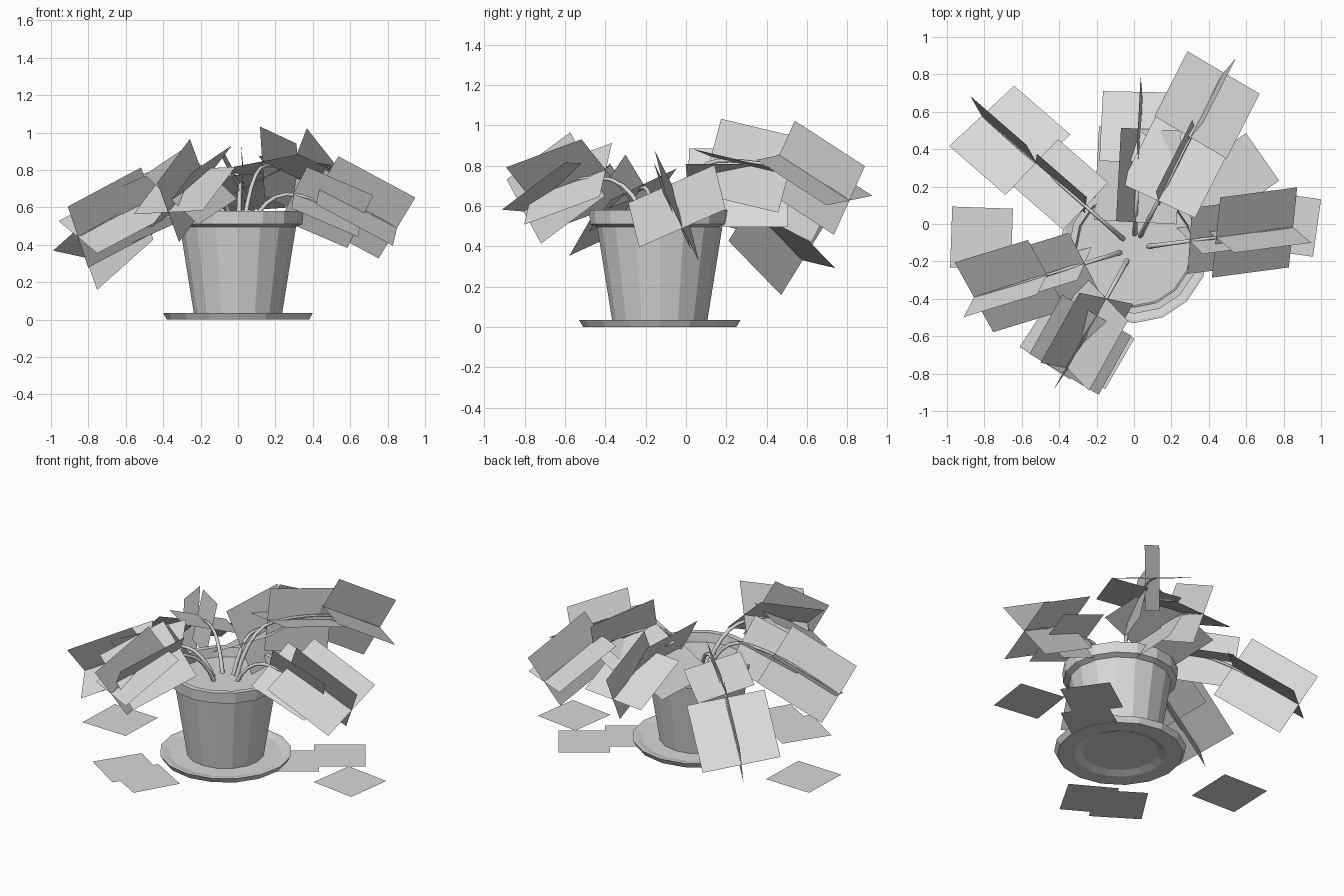
import bpy, bmesh, math
from math import radians
from mathutils import Matrix, Vector

cube = bpy.data.objects.get("Cube")
if cube:
    bpy.data.objects.remove(cube, do_unlink=True)

POT_CENTRE = Vector((0, -0.13, 0))

grey = bpy.data.materials.new("plain_grey")
grey.use_nodes = True
grey.diffuse_color = (0.69, 0.69, 0.69, 1)
grey.node_tree.nodes["Principled BSDF"].inputs["Base Color"].default_value = (0.69, 0.69, 0.69, 1)


def add_object(name, data, location=(0, 0, 0)):
    obj = bpy.data.objects.new(name, data)
    obj.location = location
    data.materials.append(grey)
    bpy.context.collection.objects.link(obj)
    return obj


def mesh_object(name, bm, location=(0, 0, 0)):
    mesh = bpy.data.meshes.new(name)
    bm.to_mesh(mesh)
    bm.free()
    return add_object(name, mesh, location)


def lathe(name, profile, sides=16):
    """Spin a radius/height profile around the pot axis."""
    bm = bmesh.new()
    verts = [bm.verts.new((r, 0, z)) for r, z in profile]
    edges = [bm.edges.new(pair) for pair in zip(verts, verts[1:])]
    bmesh.ops.spin(bm, geom=verts + edges, cent=(0, 0, 0), axis=(0, 0, 1),
                   angle=math.tau, steps=sides, use_duplicate=False)
    bmesh.ops.remove_doubles(bm, verts=bm.verts, dist=0.0005)
    bmesh.ops.recalc_face_normals(bm, faces=bm.faces)
    return mesh_object(name, bm, POT_CENTRE)


def add_card(bm, matrix, length, width):
    """Add one flat leaf card in the local xy plane."""
    corners = [(-1, -1), (1, -1), (1, 1), (-1, 1)]
    bm.faces.new([bm.verts.new(matrix @ Vector((x * length / 2, y * width / 2, 0)))
                  for x, y in corners])


# Saucer with a foot recess, pot with a thick chamfered rim, and soil
lathe("saucer", [(0, 0.018), (0.23, 0.018), (0.28, 0), (0.38, 0),
                 (0.4, 0.035), (0.385, 0.035), (0.34, 0.024), (0, 0.024)])
lathe("pot", [(0, 0.026), (0.235, 0.026), (0.31, 0.495), (0.345, 0.51),
              (0.35, 0.58), (0.315, 0.58), (0.3, 0.48)])
lathe("soil", [(0, 0.52), (0.31, 0.52)])


def frond(name, azimuth, bend, crosses):
    """Arched stem with crossed leaf cards: (radius, height, droop, roll, size)."""
    turn = Matrix.Translation(POT_CENTRE) @ Matrix.Rotation(radians(azimuth), 4, 'Z')
    bm = bmesh.new()
    for radius, height, droop, roll, size in crosses:
        place = (turn @ Matrix.Translation((radius, 0, height))
                 @ Matrix.Rotation(radians(droop), 4, 'Y')
                 @ Matrix.Rotation(radians(roll), 4, 'X'))
        add_card(bm, place, size, size)
        add_card(bm, place @ Matrix.Rotation(radians(90), 4, 'X'), size, size * 0.88)
    mesh_object(name + "_leaves", bm)

    # Stem follows the leaf centres
    (r1, z1, *_), (r2, z2, droop, _, size) = crosses
    reach = size * 0.45
    tip = (r2 + reach * math.cos(radians(droop)), z2 - reach * math.sin(radians(droop)))
    path = [(0.07, 0.5), (0.16, bend), (r1, z1 + 0.03), (r2, z2 + 0.01), tip]
    curve = bpy.data.curves.new(name + "_stem", 'CURVE')
    curve.dimensions = '3D'
    curve.bevel_depth = 0.014
    curve.bevel_resolution = 1
    curve.use_fill_caps = True
    spline = curve.splines.new('NURBS')
    spline.points.add(len(path) - 1)
    for i, (point, (r, z)) in enumerate(zip(spline.points, path)):
        point.co = (turn @ Vector((r, 0, z))).to_4d()
        point.radius = 1 - 0.2 * i
    spline.order_u = 3
    spline.use_endpoint_u = True
    spline.resolution_u = 4
    add_object(name + "_stem", curve)


frond("back_right_frond", 139, 0.72, [(0.52, 0.66, 10, 15, 0.36), (0.88, 0.465, 34, 11, 0.48)])
frond("back_frond", 87, 0.74, [(0.39, 0.69, 0, -28, 0.5), (0.65, 0.68, 27, -4, 0.42)])
frond("back_left_frond", 63, 0.82, [(0.5, 0.8, 12, -10, 0.44), (0.86, 0.74, 30, 7, 0.45)])
frond("left_frond", 7.5, 0.7, [(0.48, 0.6, 23, 27, 0.39), (0.65, 0.6, 28, 27, 0.47)])
frond("right_frond", 197, 0.72, [(0.46, 0.63, 23, -25, 0.4), (0.69, 0.545, 27, -25, 0.46)])
frond("front_frond", 241, 0.74, [(0.52, 0.71, 18, 45, 0.45), (0.59, 0.69, 33, 3, 0.43)])

# Fallen leaves lying flat: centre x, y, size, turn
fallen = bmesh.new()
for x, y, size, angle in [(-0.815, -0.075, 0.325, -2), (0.825, 0, 0.31, -8),
                          (0.56, 0.27, 0.31, -55), (0.38, 0.05, 0.3, -55),
                          (-0.39, -0.61, 0.32, 57), (-0.21, -0.67, 0.31, 60)]:
    add_card(fallen, Matrix.Translation((x, y, 0.002))
             @ Matrix.Rotation(radians(angle), 4, 'Z'), size, size)
mesh_object("fallen_leaves", fallen)
